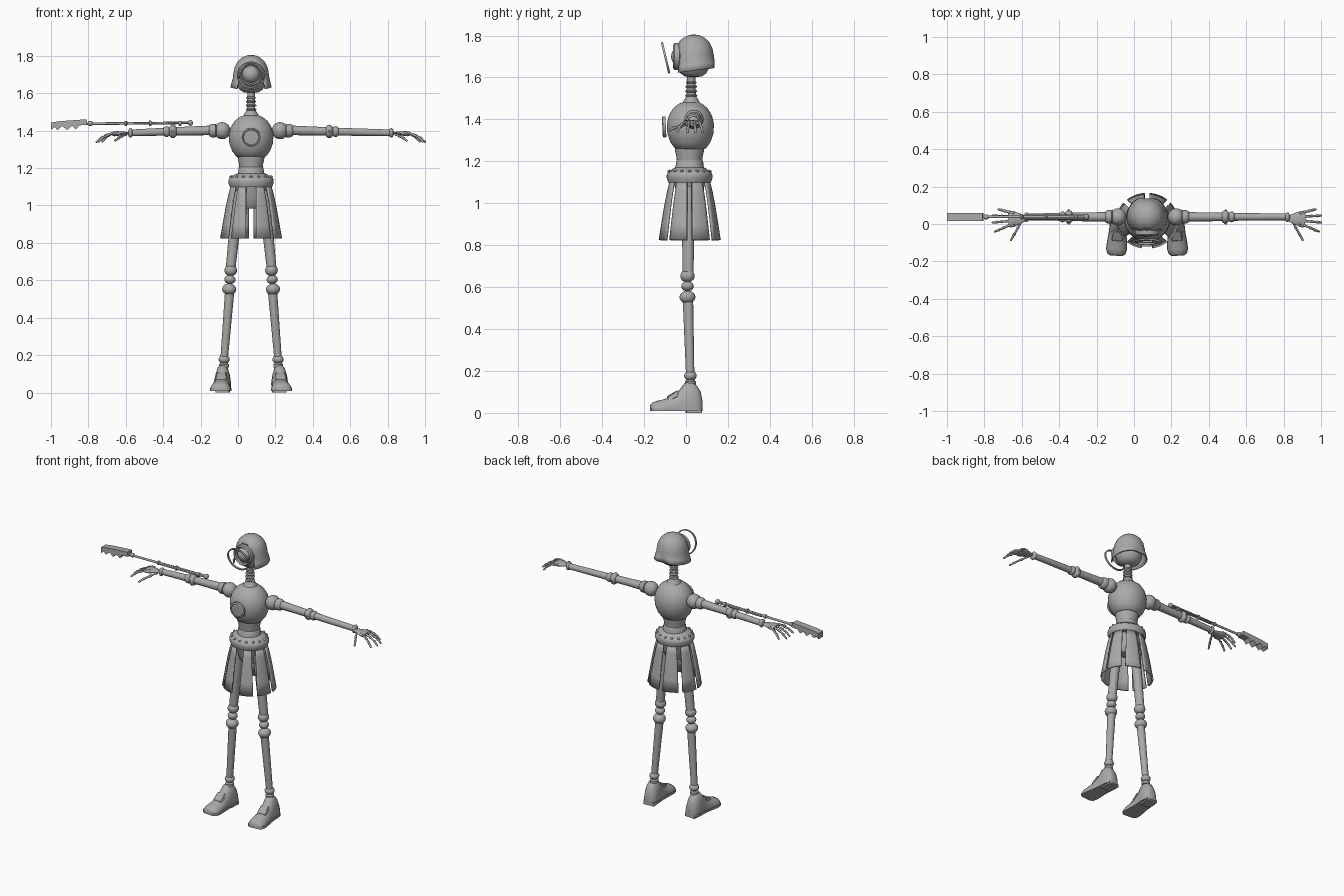
import bpy, bmesh, math
from mathutils import Vector, Matrix

old = bpy.data.objects.get("Cube")
if old:
    bpy.data.objects.remove(old)

grey = bpy.data.materials.new("plain_grey")
grey.use_nodes = True
grey.diffuse_color = (0.4, 0.4, 0.4, 1)
grey.node_tree.nodes["Principled BSDF"].inputs["Base Color"].default_value = (0.4, 0.4, 0.4, 1)

CX, CY = 0.07, 0.017      # body axis


def finish(name, bm, angle=40):
    bmesh.ops.remove_doubles(bm, verts=bm.verts, dist=1e-5)
    bmesh.ops.recalc_face_normals(bm, faces=bm.faces)
    mesh = bpy.data.meshes.new(name)
    bm.to_mesh(mesh)
    bm.free()
    mesh.materials.append(grey)
    for p in mesh.polygons:
        p.use_smooth = True
    mesh.set_sharp_from_angle(angle=math.radians(angle))
    ob = bpy.data.objects.new(name, mesh)
    bpy.context.collection.objects.link(ob)
    return ob


def loft(bm, rings, loop=False):
    rows = [[bm.verts.new(p) for p in ring] for ring in rings]
    n = len(rows[0])
    pairs = list(zip(rows, rows[1:])) + ([(rows[-1], rows[0])] if loop else [])
    for a, b in pairs:
        for i in range(n):
            j = (i + 1) % n
            bm.faces.new((a[i], a[j], b[j], b[i]))
    if not loop:
        bm.faces.new(rows[0])
        bm.faces.new(rows[-1])


def turned(name, profile, origin=(0, 0, 0), axis=(0, 0, 1), flat=1, seg=28, loop=False, bm=None):
    """Revolve (radius, distance) points about an axis; flat squashes one way."""
    z = Vector(axis).normalized()
    up = Vector((0, 1, 0)) if abs(z.z) > 0.8 else Vector((0, 0, 1))
    x = up.cross(z).normalized()
    y = z.cross(x)
    o = Vector(origin)
    turn = [math.tau * i / seg for i in range(seg)]
    rings = [[o + z * t + x * r * math.cos(a) + y * r * flat * math.sin(a) for a in turn]
             for r, t in profile]
    if bm is not None:
        loft(bm, rings, loop)
        return None
    bm = bmesh.new()
    loft(bm, rings, loop)
    return finish(name, bm)


def bead(r, h, t=0, n=10):
    return [(r * math.sin(math.pi * i / n), t - h * math.cos(math.pi * i / n)) for i in range(n + 1)]


def rod(name, a, b, ra, rb, seg=20, bm=None):
    d = Vector(b) - Vector(a)
    return turned(name, [(ra, 0), (rb, d.length)], a, d, seg=seg, bm=bm)


# Torso, waist, belt and pelvis
turned("torso", [(0, 1.488), (.03, 1.485), (.06, 1.474), (.088, 1.452), (.11, 1.417), (.12, 1.375),
                 (.116, 1.33), (.101, 1.29), (.08, 1.263), (.068, 1.257)], (CX, .021, 0), flat=.94, seg=40)
turned("waist", [(.072, 1.265), (.071, 1.25), (.064, 1.22), (.063, 1.205), (.067, 1.2),
                 (.068, 1.18), (.078, 1.155)], (CX, CY, 0), flat=.97)
turned("belt", [(.07, 1.172), (.085, 1.168), (.1, 1.156), (.115, 1.148), (.121, 1.135),
                (.121, 1.12), (.113, 1.1), (.09, 1.098)], (CX, CY, 0), flat=.9, seg=40)
turned("pelvis", [(.09, 1.105), (.075, 1.05), (.06, 1.0), (.045, .985)], (CX, CY, 0), flat=.85)
bm = bmesh.new()
for i in range(16):
    a = math.tau * i / 16
    turned("", bead(.008, .007), (CX + .108 * math.cos(a), CY + .097 * math.sin(a), 1.153), seg=8, bm=bm)
finish("belt_studs", bm)
turned("chest_disc", [(.05, 0), (.05, .014), (.043, .017), (.04, .013), (0, .015)],
       (CX, -.096, 1.365), (0, -1, -.05))

# Skirt panels
for k in range(8):
    bm = bmesh.new()
    a0 = -math.pi / 2 + k * math.pi / 4
    rows = []
    for r, z in ((.108, 1.11), (.122, 1.06), (.137, .99), (.153, .9), (.166, .825)):
        lo = a0 + math.asin((.028 if k == 0 else .013) / r)
        hi = a0 + math.pi / 4 - math.asin((.028 if k == 7 else .013) / r)
        rows.append([bm.verts.new((CX + r * math.cos(a), CY + .9 * r * math.sin(a), z))
                     for a in (lo + (hi - lo) * j / 6 for j in range(7))])
    for p, q in zip(rows, rows[1:]):
        for j in range(6):
            bm.faces.new((p[j], p[j + 1], q[j + 1], q[j]))
    panel = finish("skirt_panel", bm)
    panel.modifiers.new("thickness", 'SOLIDIFY').thickness = .01

# Neck with stacked rings
turned("neck", [(.045, 1.475), (.036, 1.49), (.026, 1.505), (.022, 1.52), (.02, 1.61), (.03, 1.64)],
       (CX, .025, 0))
for z, r in ((1.513, .029), (1.535, .029), (1.556, .028), (1.576, .026)):
    turned("neck_ring", bead(r, .009, z), (CX, .025, 0))

# Head: open helmet over a rounded face
turned("face", [(0, 1.775), (.04, 1.765), (.07, 1.74), (.082, 1.69), (.078, 1.65), (.062, 1.62),
                (.04, 1.605), (0, 1.6)], (CX, .035, 0), seg=32)
bm = bmesh.new()
turned("", [(0, 1.805), (.025, 1.802), (.05, 1.79), (.072, 1.77), (.087, 1.742), (.094, 1.71),
            (.098, 1.68), (.103, 1.65), (.11, 1.622)], (CX, .038, 0), seg=40, bm=bm)
opening = []
for f in bm.faces:
    c = f.calc_center_median()
    front = abs(math.atan2(c.x - CX, .038 - c.y))
    if len(f.verts) > 10 or (c.z < 1.765 and front < .15 + .6 * min(1, (1.765 - c.z) / .05)):
        opening.append(f)
bmesh.ops.delete(bm, geom=opening, context='FACES')
for v in bm.verts:
    if v.co.z < 1.66:
        v.co.z += .12 * (v.co.y + .06)
    v.co.y = min(v.co.y, .136)
helmet = finish("helmet", bm)
helmet.modifiers.new("thickness", 'SOLIDIFY').thickness = .008

# Eye and the tilted hoop in front of it
turned("eye_rim", [(.064, 0), (.064, .025), (.057, .032), (.05, .025), (.05, 0)],
       (CX, -.03, 1.7), (0, -1, 0), loop=True)
turned("eye", bead(.047, .047), (CX, -.024, 1.7), (0, -1, 0))
turned("eye_hoop", [(.076, -.005), (.076, .005), (.069, .005), (.069, -.005)],
       (CX, -.0975, 1.694), (0, -.147, -.035), seg=48, loop=True)

# Foot cross-section, from sole to instep
HALF = [(1, 0), (1.02, .3), (.88, .6), (.62, .88), (.3, 1)]
STEPS = [(.078, .022, .06), (.07, .034, .1), (.05, .042, .132), (.025, .044, .148), (-.005, .043, .143),
         (-.03, .044, .11), (-.06, .046, .083), (-.1, .051, .066), (-.135, .053, .058),
         (-.16, .046, .049), (-.17, .03, .038)]


def foot_part(name, x, yaw, rings):
    bm = bmesh.new()
    loft(bm, rings)
    bmesh.ops.transform(bm, matrix=Matrix.Translation((x, 0, 0)) @ Matrix.Rotation(yaw, 4, 'Z'), verts=bm.verts)
    return finish(name, bm, 50)


def slab(y0, y1, w, z0, z1):
    return [[(-w, y, z0), (w, y, z0), (w, y, z1), (-w, y, z1)] for y in (y0, y1)]


for s, side in ((1, "left"), (-1, "right")):
    def at(d, y, z):
        return Vector((CX + s * d, y, z))

    # Leg
    rod(side + "_thigh", at(.066, .01, 1.08), at(.11, .01, .66), .032, .026)
    for i, (z, r, h) in enumerate(((.653, .034, .031), (.604, .03, .024), (.552, .038, .031))):
        turned(side + "_knee_bead", bead(r, h), at(.109 + .004 * i, .007, z), (-s * .08, 0, 1))
    rod(side + "_shin", at(.114, .009, .55), at(.144, .02, .18), .025, .02)
    turned(side + "_ankle", bead(.03, .024), at(.144, .021, .177))
    turned(side + "_ankle_cuff", [(.026, .135), (.026, .15), (.019, .158), (.019, .18)], at(.145, .021, 0))

    # Shoe
    rings = []
    for y, w, h in STEPS:
        right = [(w * a, y, .012 + (h - .012) * b) for a, b in HALF]
        rings.append(right + [(-x, y, z) for x, y, z in reversed(right)])
    fx, yaw = CX + s * .154, s * .07
    foot_part(side + "_shoe", fx, yaw, rings)
    sole = [[(-w - .003, y, .009), (w + .003, y, .009), (w + .003, y, .024), (-w - .003, y, .024)]
            for y, w, h in STEPS]
    foot_part(side + "_sole", fx, yaw, sole)
    foot_part(side + "_heel", fx, yaw, slab(0, .074, .036, 0, .02))
    strap = foot_part(side + "_shoe_strap", fx, yaw, [
        [(-.034, y, z - .03), (.034, y, z - .03), (.026, y, z), (-.026, y, z)]
        for y, z in ((-.04, .108), (-.055, .1), (-.09, .078))])
    strap.modifiers.new("soft", 'BEVEL').width = .004

    # Arm
    wrist = .75 if s > 0 else .645
    out = (s, 0, 0)
    turned(side + "_shoulder", bead(.046, .044), at(.155, .038, 1.4), out)
    turned(side + "_shoulder_collar", [(.03, .185), (.036, .19), (.036, .21), (.03, .222), (.022, .226)],
           at(0, .038, 1.4), out)
    rod(side + "_upper_arm", at(.2, .038, 1.402), at(.42, .038, 1.396), .026, .022)
    turned(side + "_elbow", bead(.036, .024), at(.418, .038, 1.396), out)
    turned(side + "_elbow_bead", bead(.029, .022), at(.452, .038, 1.395), out)
    turned(side + "_elbow_pin", bead(.012, .042), at(.42, .038, 1.396), (0, 1, 0), seg=12)
    rod(side + "_forearm", at(.45, .038, 1.395), at(wrist, .038, 1.388), .021, .018)
    turned(side + "_wrist", bead(.026, .014), at(wrist, .036, 1.388), out)

    # Hand: flat palm, four jointed fingers and a thumb
    turned(side + "_palm", [(.016, 0), (.028, .025), (.042, .06), (.045, .078), (.038, .088)],
           at(wrist + .008, .03, 1.388), (s, -.05, -.06), flat=.3)
    tips = [((.085, .062), (.15, .078), .002), ((.09, .04), (.18, .045), 0),
            ((.09, .016), (.18, .008), 0), ((.084, -.004), (.168, -.04), .003)]
    chains = []
    for (d0, y0), (d1, y1), lift in tips:
        chains.append([at(wrist + d0 + (d1 - d0) * t, y0 + (y1 - y0) * t, z + lift)
                       for t, z in ((-.2, 1.387), (.1, 1.384), (.45, 1.374), (.75, 1.36), (1, 1.34))])
    chains.append([at(wrist + .025, .02, 1.38), at(wrist + .045, -.02, 1.37),
                   at(wrist + .065, -.055, 1.36), at(wrist + .082, -.085, 1.347)])
    for chain in chains:
        bm = bmesh.new()
        for a, b in zip(chain, chain[1:]):
            rod("", a, b, .0065, .0055, 10, bm)
            turned("", bead(.0085, .0085, n=6), a, b - a, seg=10, bm=bm)
        turned("", bead(.0055, .007, n=6), chain[-1], chain[-1] - chain[-2], seg=10, bm=bm)
        finish(side + "_finger", bm)

# Toothed staff floating above the right arm
blade = [(-1, 1.443), (-.96, 1.45), (-.81, 1.461), (-.805, 1.432), (-.85, 1.428), (-.866, 1.406), (-.888, 1.426),
         (-.913, 1.403), (-.94, 1.424), (-.966, 1.403), (-.98, 1.42), (-1, 1.405)]
bm = bmesh.new()
loft(bm, [[(x, y, z) for x, z in blade] for y in (.015, .06)])
finish("staff_blade", bm, 20)
for name, y, x0, r in (("staff_shaft", .038, -.82, .007), ("staff_side_rod", .03, -.58, .005),
                       ("staff_side_rod", .047, -.58, .005)):
    rod(name, (x0, y, 1.437), (-.25, y, 1.442), r, r, 12)
for x, r, h in ((-.79, .013, .012), (-.6, .013, .008), (-.47, .015, .007), (-.31, .014, .008)):
    turned("staff_collar", [(r * .7, -h), (r, -h * .6), (r, h * .6), (r * .7, h)],
           (x, .038, 1.439), (1, 0, 0), seg=16)
turned("staff_knob", bead(.016, .014), (-.255, .038, 1.442), (1, 0, 0), seg=16)
